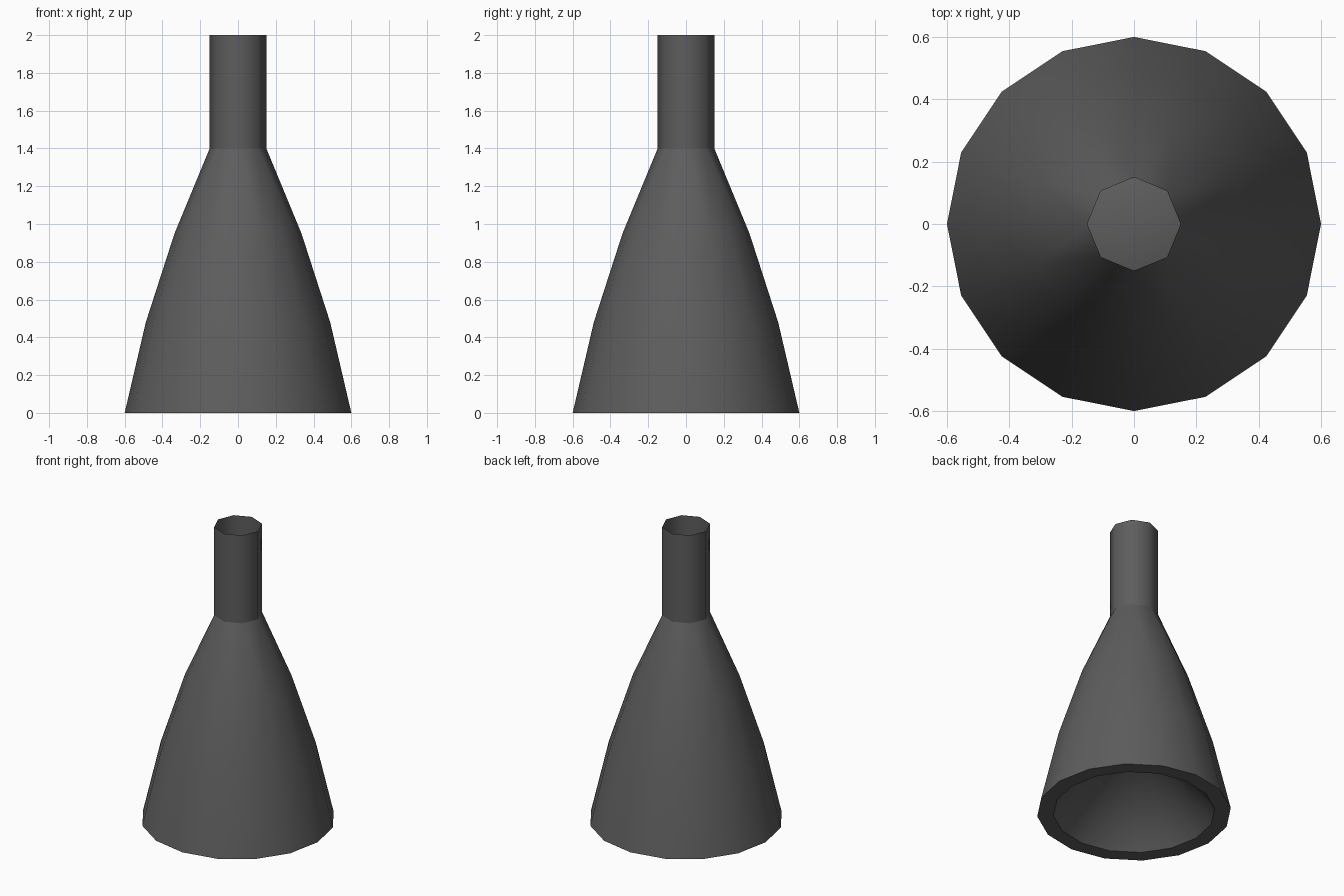
import bpy, bmesh, math

if "Cube" in bpy.data.objects:
    bpy.data.objects.remove(bpy.data.objects["Cube"])

metal = bpy.data.materials.new("dark grey metal")
metal.diffuse_color = (0.11, 0.11, 0.11, 1)
metal.use_nodes = True
metal.node_tree.nodes["Principled BSDF"].inputs["Base Color"].default_value = metal.diffuse_color

bm = bmesh.new()


def ring(r, z, n):
    return [bm.verts.new((r * math.cos(2 * math.pi * i / n),
                          r * math.sin(2 * math.pi * i / n), z)) for i in range(n)]


def bridge(a, b):
    """Join two rings; b may have half as many points as a."""
    n, m = len(a), len(b)
    for i in range(m):
        j = (i + 1) % m
        if n == m:
            bm.faces.new((a[i], a[j], b[j], b[i]))
        else:
            p, q, s = a[2 * i], a[2 * i + 1], a[(2 * i + 2) % n]
            bm.faces.new((p, q, b[i]))
            bm.faces.new((q, b[j], b[i]))
            bm.faces.new((q, s, b[j]))


# Cavity under the bell, rising to a point
inner = ring(0.5, 0, 16)
tip = bm.verts.new((0, 0, 0.6))
for i in range(16):
    bm.faces.new((tip, inner[(i + 1) % 16], inner[i]))

# Flat lip, curved bell narrowing to eight sides, open feed pipe
rings = [inner] + [ring(r, z, 16) for r, z in ((0.6, 0), (0.488, 0.48), (0.336, 0.95))]
rings += [ring(0.15, z, 8) for z in (1.4, 2.0)]
for a, b in zip(rings, rings[1:]):
    bridge(a, b)

# Smooth shading with sharp lip edges and a sharp pipe joint
for f in bm.faces:
    f.smooth = True
for loop in (rings[0], rings[1], rings[4]):
    for i, v in enumerate(loop):
        bm.edges.get((v, loop[(i + 1) % len(loop)])).smooth = False

mesh = bpy.data.meshes.new("nozzle_bell_and_pipe")
bm.to_mesh(mesh)
bm.free()
mesh.materials.append(metal)
obj = bpy.data.objects.new("nozzle_bell_and_pipe", mesh)
bpy.context.collection.objects.link(obj)
